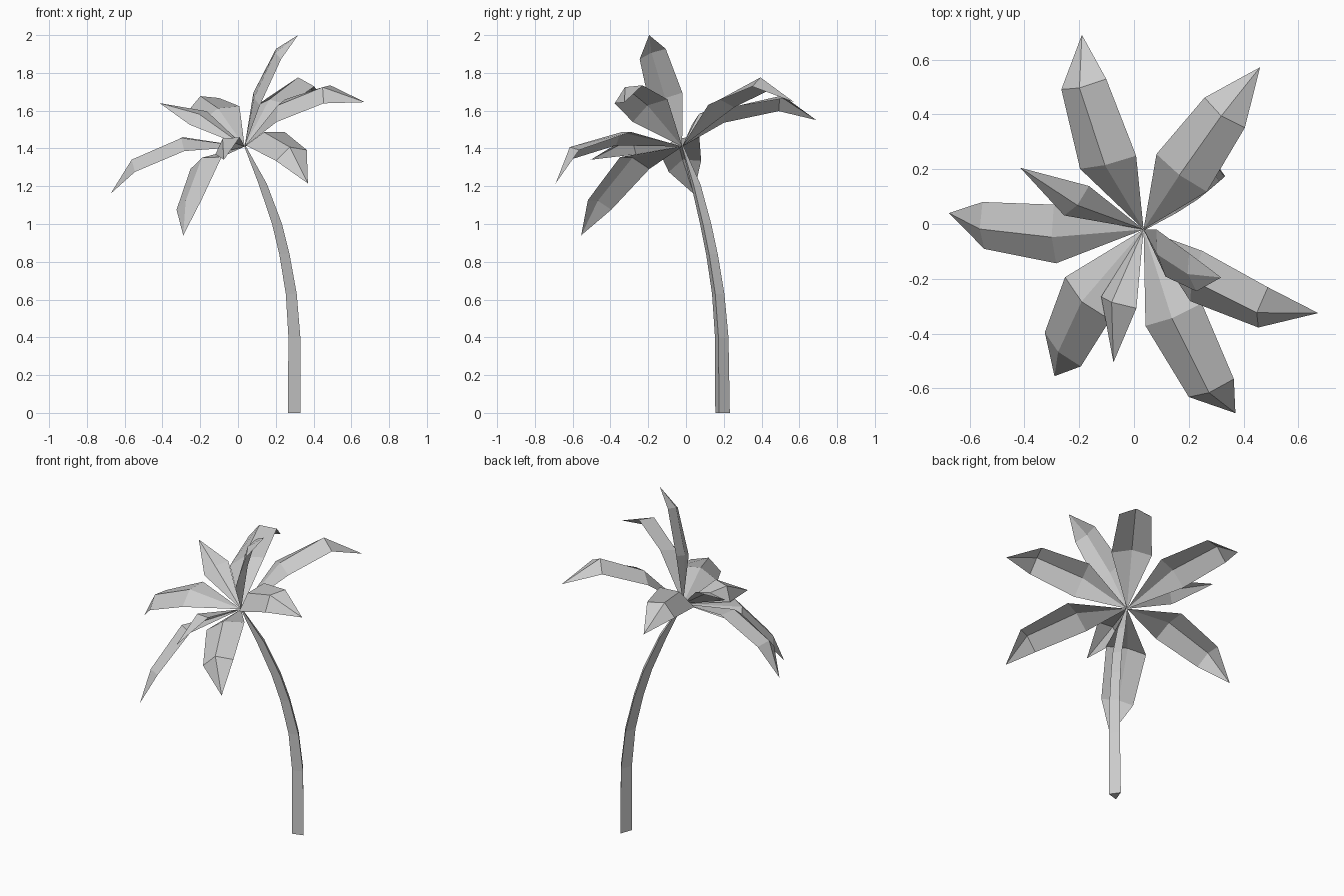
import bpy
from mathutils import Vector

if "Cube" in bpy.data.objects:
    bpy.data.objects.remove(bpy.data.objects["Cube"])

CROWN = Vector((0.035, -0.02, 1.41))


def make(name, verts, faces):
    mesh = bpy.data.meshes.new(name)
    mesh.from_pydata([tuple(v) for v in verts], [], faces)
    mesh.update()
    obj = bpy.data.objects.new(name, mesh)
    bpy.context.collection.objects.link(obj)
    return obj


# Trunk: three-sided tapering loft along a bent path (x, y, z, scale)
path = [(.292, .188, 0, 1), (.293, .184, .40, .93), (.277, .166, .63, .85),
        (.241, .133, .84, .80), (.202, .100, 1.0, .77), (.128, .048, 1.21, .65),
        (.035, -.02, 1.415, .12)]
tri = [(-.028, -.033), (.040, -.013), (0, .044)]
verts = [(x + s * a, y + s * b, z) for x, y, z, s in path for a, b in tri]
faces = [(3 * i + j, 3 * i + (j + 1) % 3, 3 * i + 3 + (j + 1) % 3, 3 * i + 3 + j)
         for i in range(len(path) - 1) for j in range(3)]
n = len(verts)
faces += [(2, 1, 0), (n - 3, n - 2, n - 1)]
make("trunk", verts, faces)


def long_leaf(along=.78, bend=1):
    """Sections as fractions of length: along, half width, edge height, ridge height."""
    return [(.395, .15, .167, .215), (along, .12, .162 * bend, .227 * bend)]


SHORT = [(.55, .15, .08, .15)]


def frond(name, tip, ridge, sections, wide=1, high=1):
    """Folded leaf from the crown to tip; ridge is a point giving its arch side."""
    tip, ridge = Vector(tip), Vector(ridge)
    length = tip.length
    e = tip.normalized()
    up = (ridge - e * ridge.dot(e)).normalized()
    side = e.cross(up)
    vs = [CROWN.copy()]
    for a, w, h, r in sections:
        for s, z in ((-w, h), (0, r), (w, h)):
            vs.append(CROWN + length * (e * a + side * s * wide + up * z * high))
    vs.append(CROWN + tip)
    last, k = len(vs) - 1, len(vs) - 4
    fs = [(0, 2, 1), (0, 3, 2), (k, k + 1, last), (k + 1, k + 2, last)]
    for i in range(1, k, 3):
        fs += [(i, i + 1, i + 4, i + 3), (i + 1, i + 2, i + 5, i + 4)]
    make(name, vs, fs)


# Large arching fronds: tip and ridge point relative to the crown, section, bend
large = [((-.225, .71, .14), (-.235, .515, .27), .795, 1),
         ((.425, .592, .235), (.275, .405, .385), .77, 1.12),
         ((.637, -.305, .235), (.405, -.315, .335), .775, 1),
         ((.335, -.67, -.195), (-.185, -.35, .94), .80, .95),
         ((-.325, -.535, -.47), (-.315, -.45, -.287), .775, .58),
         ((-.71, .06, -.25), (-.345, -.03, .05), .775, .82)]
for i, (tip, ridge, along, bend) in enumerate(large):
    frond(f"large_frond_{i + 1}", tip, ridge, long_leaf(along, bend))

# Upright top frond, flatter than the rest
frond("upright_frond", (.283, -.175, .59), (-.893, -.303, .324), long_leaf(.8), .93, .48)

# Short fronds with a single section
frond("short_frond_1", (-.45, .225, .23), (-.23, .06, .20), SHORT, .95, .7)
frond("short_frond_2", (-.11, -.485, -.07), (-.13, -.31, .04), SHORT, 1.08, 1.3)
